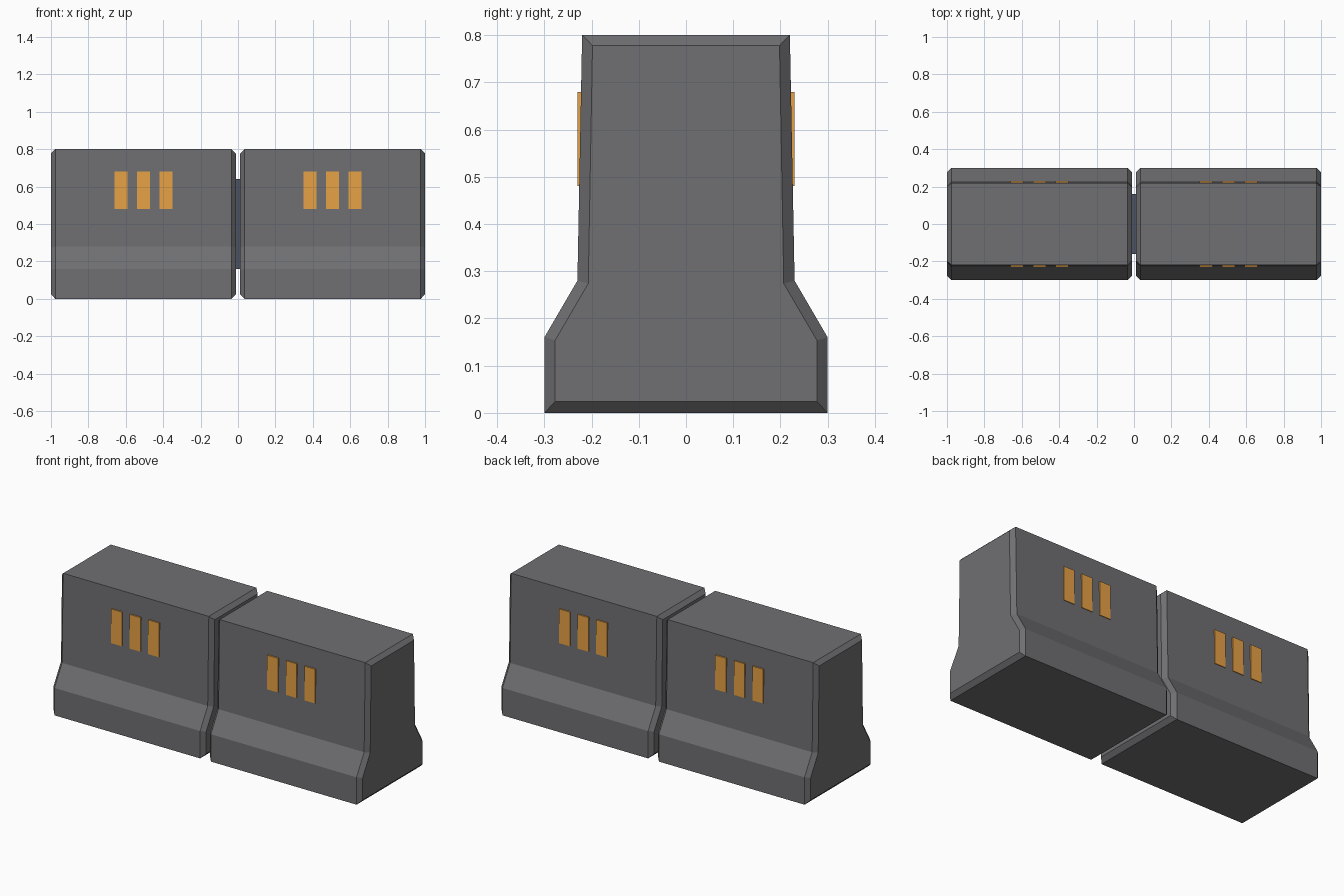
import bpy, bmesh

if "Cube" in bpy.data.objects:
    bpy.data.objects.remove(bpy.data.objects["Cube"])

GAP = 0.012       # half the gap between the two blocks
CHAMFER = 0.023   # bevel at the block ends


def material(name, color):
    m = bpy.data.materials.new(name)
    m.diffuse_color = color
    m.use_nodes = True
    m.node_tree.nodes["Principled BSDF"].inputs["Base Color"].default_value = m.diffuse_color
    return m


concrete = material("concrete", (0.16, 0.16, 0.17, 1))
orange = material("orange", (0.8, 0.36, 0.06, 1))
slate = material("slate", (0.07, 0.085, 0.12, 1))


def make_object(name, bm, mat):
    bmesh.ops.recalc_face_normals(bm, faces=bm.faces[:])
    mesh = bpy.data.meshes.new(name)
    bm.to_mesh(mesh)
    bm.free()
    mesh.materials.append(mat)
    obj = bpy.data.objects.new(name, mesh)
    bpy.context.collection.objects.link(obj)
    return obj


def box(name, x0, x1, y0, y1, z0, z1, mat):
    bm = bmesh.new()
    bmesh.ops.create_cube(bm, size=1)
    for v in bm.verts:
        v.co = ((x0 + x1) / 2 + v.co.x * (x1 - x0),
                (y0 + y1) / 2 + v.co.y * (y1 - y0),
                (z0 + z1) / 2 + v.co.z * (z1 - z0))
    return make_object(name, bm, mat)


def barrier_block(name, x0, x1):
    # half cross-sections (y, z): full size, and inset for the chamfered ends
    full = [(0.30, 0), (0.30, 0.16), (0.23, 0.28), (0.22, 0.80)]
    inset = [(0.277, 0.024), (0.277, 0.154), (0.207, 0.274), (0.198, 0.778)]
    bm = bmesh.new()
    rings = []
    for x, half in ((x0, inset), (x0 + CHAMFER, full),
                    (x1 - CHAMFER, full), (x1, inset)):
        loop = half + [(-y, z) for y, z in reversed(half)]
        rings.append([bm.verts.new((x, y, z)) for y, z in loop])
    for a, b in zip(rings, rings[1:]):
        for i in range(len(a)):
            j = (i + 1) % len(a)
            bm.faces.new((a[i], a[j], b[j], b[i]))
    bm.faces.new(rings[0])
    bm.faces.new(rings[-1])
    return make_object(name, bm, concrete)


# two barrier blocks
barrier_block("barrier_left", -1, -GAP)
barrier_block("barrier_right", GAP, 1)

# connector plate bridging the gap
box("connector", -0.02, 0.02, -0.16, 0.16, 0.16, 0.64, slate)

# three orange marker strips on both faces of each block
for sx, side in ((-1, "left"), (1, "right")):
    for sy, face in ((-1, "front"), (1, "back")):
        for i in range(3):
            x = sx * (0.385 + 0.12 * i)
            ys = sorted((sy * 0.21, sy * 0.23))
            box(f"marker_{side}_{face}_{i + 1}", x - 0.035, x + 0.035,
                ys[0], ys[1], 0.48, 0.68, orange)
